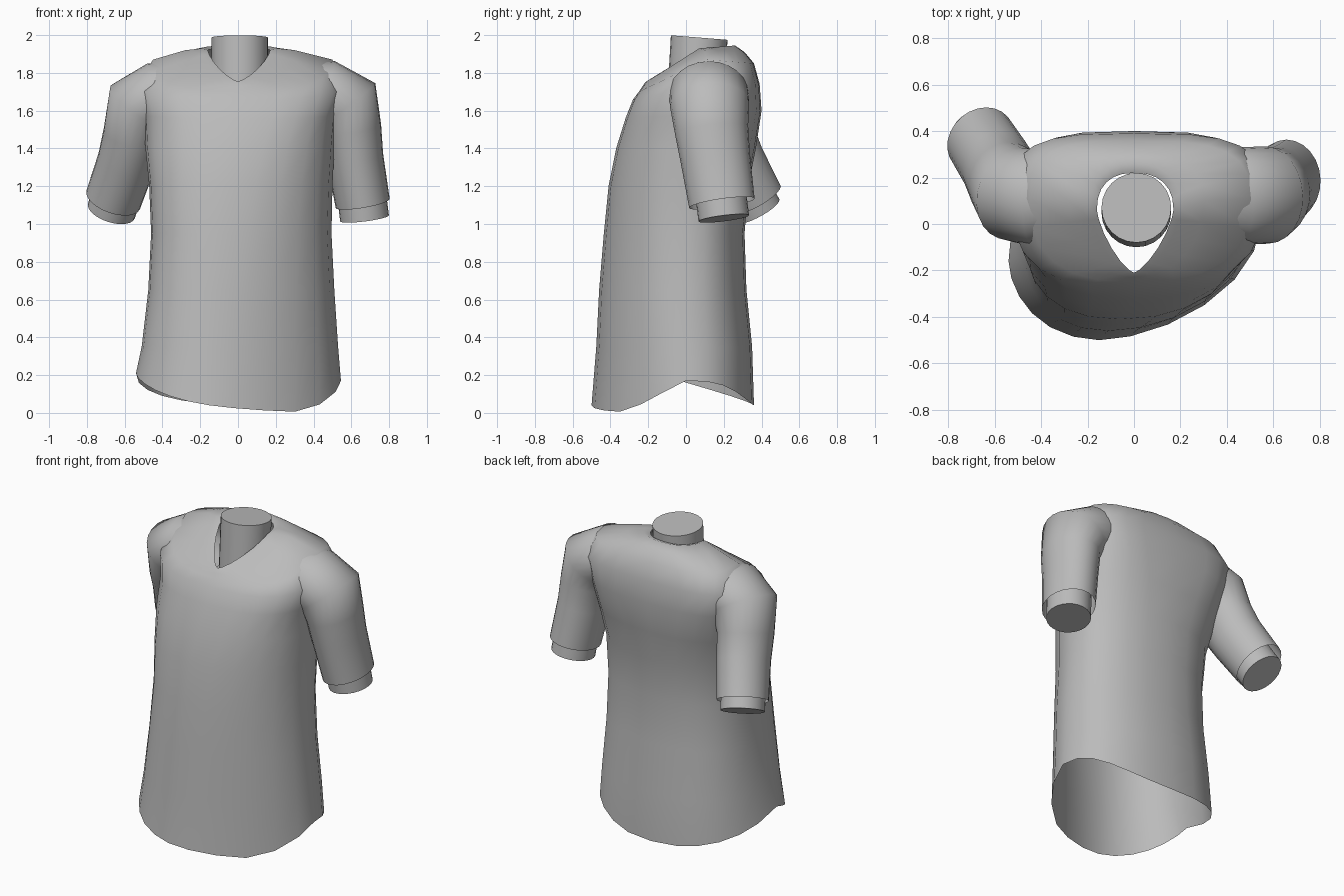
import bpy, bmesh, math
from mathutils import Vector

if "Cube" in bpy.data.objects:
    bpy.data.objects.remove(bpy.data.objects["Cube"])

grey = bpy.data.materials.new("plain_grey")
grey.use_nodes = True
GREY = (0.5, 0.5, 0.5, 1)
grey.diffuse_color = GREY
grey.node_tree.nodes["Principled BSDF"].inputs["Base Color"].default_value = GREY

SIDES = 24


def loft(name, rings, capped=False):
    """Skin a list of closed point rings into one smooth shell."""
    bm = bmesh.new()
    rows = [[bm.verts.new(p) for p in ring] for ring in rings]
    for low, high in zip(rows, rows[1:]):
        for i in range(len(low)):
            j = (i + 1) % len(low)
            bm.faces.new((low[i], low[j], high[j], high[i]))
    if capped:
        bm.faces.new(list(reversed(rows[0])))
        bm.faces.new(rows[-1])
    bmesh.ops.recalc_face_normals(bm, faces=bm.faces)
    mesh = bpy.data.meshes.new(name)
    bm.to_mesh(mesh)
    bm.free()
    obj = bpy.data.objects.new(name, mesh)
    bpy.context.collection.objects.link(obj)
    mesh.materials.append(grey)
    bpy.ops.object.select_all(action="DESELECT")
    obj.select_set(True)
    bpy.context.view_layer.objects.active = obj
    bpy.ops.object.shade_smooth_by_angle(angle=math.radians(60))


def hem_drop(c, s):
    """How far each quarter of the uneven hem has dropped, from 0 to 1."""
    if s < 0:
        return min(1, -s / 0.64) ** 1.2 if c > 0 else (-s) ** 1.1
    return s ** (2.5 if c > 0 else 0.8)


def body_ring(right, left, y_front, y_mid, y_back, z_front, z_side, z_back,
              shift=0, skew=0, front_round=1, back_round=0.85, hem=False):
    """Cross-section of the torso; front, sides and back have their own heights."""
    ring = []
    for i in range(SIDES):
        a = math.tau * i / SIDES
        c, s = math.cos(a), round(math.sin(a), 6)
        front = s < 0
        e = front_round if front else back_round
        side, depth = abs(c) ** e, abs(s) ** e
        x = (left if c > 0 else right) * side
        y = y_mid + ((y_front if front else y_back) - y_mid) * depth
        y += math.copysign(skew * side * (1 - depth), c)
        if front:
            x += shift * depth ** 2
        w, z0 = depth, z_side
        if hem:
            w = hem_drop(c, s)
            z0 -= 0.02 * c + (0.04 * c * depth if front else 0)
        ring.append((x, y, z0 + ((z_front if front else z_back) - z_side) * w))
    return ring


# Shirt body, from hem to V-shaped neckline
body = [
    body_ring(-0.54, 0.545, -0.5, -0.08, 0.36, 0.04, 0.19, 0.04, -0.15, 0.08, 1.1, hem=True),
    body_ring(-0.51, 0.53, -0.475, -0.07, 0.35, 0.35, 0.35, 0.35, -0.13, 0.07, 1.05),
    body_ring(-0.475, 0.51, -0.46, -0.06, 0.32, 0.65, 0.65, 0.65, -0.11, 0.05),
    body_ring(-0.46, 0.495, -0.435, -0.04, 0.31, 0.95, 0.95, 0.95, -0.08, 0.04, 0.95),
    body_ring(-0.47, 0.5, -0.41, -0.02, 0.33, 1.2, 1.2, 1.2, -0.06, 0.03, 0.9),
    body_ring(-0.49, 0.51, -0.37, 0.02, 0.37, 1.4, 1.4, 1.4, -0.03, 0.02, 0.85, 0.75),
    body_ring(-0.5, 0.52, -0.32, 0.07, 0.4, 1.56, 1.58, 1.6, 0, 0, 0.78, 0.6),
    body_ring(-0.53, 0.56, -0.28, 0.11, 0.39, 1.66, 1.74, 1.74, 0, 0, 0.75, 0.6),
    body_ring(-0.45, 0.5, -0.25, 0.11, 0.36, 1.7, 1.87, 1.85, 0, 0, 0.78, 0.65),
    body_ring(-0.28, 0.3, -0.23, 0.1, 0.31, 1.73, 1.92, 1.91, front_round=0.95),
    body_ring(-0.19, 0.2, -0.22, 0.07, 0.26, 1.745, 1.93, 1.945, front_round=1.25),
    body_ring(-0.16, 0.17, -0.21, 0.06, 0.22, 1.755, 1.92, 1.93, front_round=1.45),
]
loft("shirt_body", body)


def tube_rings(stations):
    """Elliptical rings across a path; each station is (centre, width, depth)."""
    pts = [Vector(c) for c, _, _ in stations]
    rings = []
    for k, (_, width, depth) in enumerate(stations):
        d = (pts[min(k + 1, len(pts) - 1)] - pts[max(k - 1, 0)]).normalized()
        across = Vector((0, 1, 0)).cross(d).normalized()
        along = d.cross(across)
        rings.append([pts[k] + across * width * math.cos(t) + along * depth * math.sin(t)
                      for t in (math.tau * i / SIDES for i in range(SIDES))])
    return rings


# Sleeves, each from inside the shoulder down to an open cuff
left_path = [((0.28, 0.12, 1.72), 0.15, 0.16), ((0.46, 0.12, 1.69), 0.18, 0.21),
             ((0.57, 0.125, 1.63), 0.195, 0.21), ((0.6, 0.135, 1.5), 0.16, 0.195),
             ((0.62, 0.155, 1.35), 0.15, 0.185), ((0.66, 0.19, 1.11), 0.145, 0.175)]
right_path = [((-0.27, 0.12, 1.72), 0.15, 0.16), ((-0.42, 0.11, 1.68), 0.18, 0.21),
              ((-0.515, 0.13, 1.63), 0.19, 0.205), ((-0.555, 0.18, 1.47), 0.16, 0.185),
              ((-0.59, 0.25, 1.33), 0.155, 0.17), ((-0.66, 0.36, 1.13), 0.15, 0.16)]
loft("left_sleeve", tube_rings(left_path))
loft("right_sleeve", tube_rings(right_path))

# Arm stubs showing below the cuffs
loft("left_arm", tube_rings([((0.63, 0.16, 1.35), 0.13, 0.135),
                             ((0.67, 0.2, 1.03), 0.13, 0.135)]), True)
loft("right_arm", tube_rings([((-0.59, 0.24, 1.32), 0.13, 0.135),
                              ((-0.67, 0.375, 1.07), 0.13, 0.135)]), True)

# Neck stub with a slightly sloping top
neck = []
for y0, z0, slope in ((0.05, 1.66, 0), (0.07, 1.987, -0.08)):
    neck.append([(0.01 + 0.15 * math.cos(t), y0 + 0.15 * math.sin(t),
                  z0 + slope * 0.15 * math.sin(t))
                 for t in (math.tau * i / SIDES for i in range(SIDES))])
loft("neck", neck, True)
